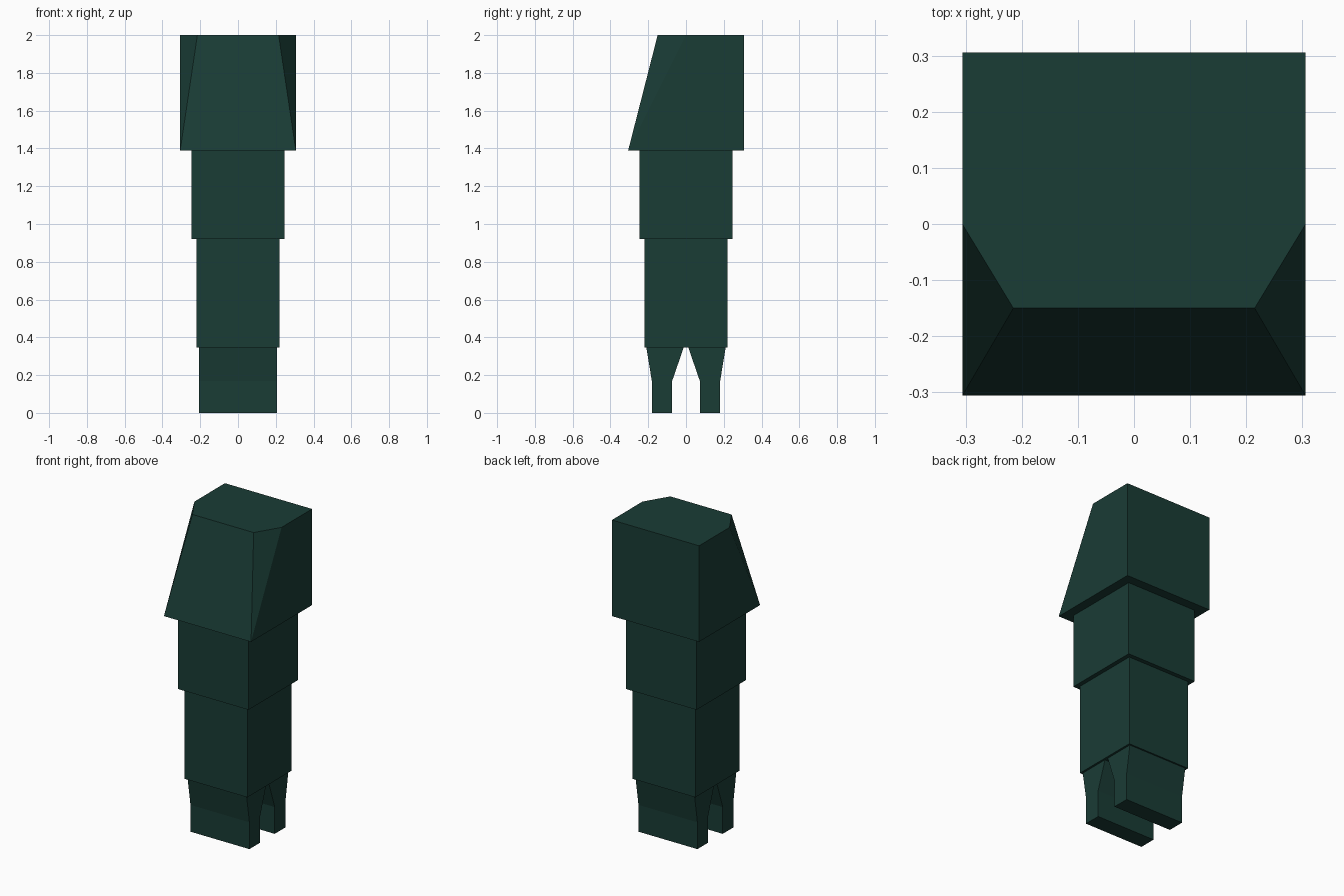
import bpy, bmesh

if "Cube" in bpy.data.objects:
    bpy.data.objects.remove(bpy.data.objects["Cube"])

mat = bpy.data.materials.new("dark_green")
mat.diffuse_color = (0.01, 0.045, 0.036, 1)
mat.use_nodes = True
mat.node_tree.nodes["Principled BSDF"].inputs["Base Color"].default_value = mat.diffuse_color


def add_object(name, bm):
    bmesh.ops.recalc_face_normals(bm, faces=bm.faces[:])
    mesh = bpy.data.meshes.new(name)
    bm.to_mesh(mesh)
    bm.free()
    mesh.materials.append(mat)
    obj = bpy.data.objects.new(name, mesh)
    bpy.context.collection.objects.link(obj)
    return obj


def block(name, half, z0, z1):
    bm = bmesh.new()
    bmesh.ops.create_cube(bm, size=1)
    for v in bm.verts:
        v.co.x *= 2 * half
        v.co.y *= 2 * half
        v.co.z = z0 if v.co.z < 0 else z1
    return add_object(name, bm)


# Stacked square body sections
block("upper_body", 0.247, 0.92, 1.39)
block("lower_body", 0.22, 0.347, 0.92)

# Head: square base, top with chamfered front corners and a sloping face
W, Z0, Z1 = 0.306, 1.39, 2.0
bm = bmesh.new()
base = [bm.verts.new((x, y, Z0)) for x, y in
        [(-W, -W), (W, -W), (W, 0), (W, W), (-W, W), (-W, 0)]]
top = [bm.verts.new((x, y, Z1)) for x, y in
       [(-0.215, -0.15), (0.215, -0.15), (W, 0), (W, W), (-W, W), (-W, 0)]]
bm.faces.new(base)
bm.faces.new(top)
for i in (0, 2, 3, 4):
    j = (i + 1) % 6
    bm.faces.new((base[i], base[j], top[j], top[i]))
for front, side in ((0, 5), (1, 2)):
    bm.faces.new((base[front], top[front], top[side]))
    bm.faces.new((base[front], top[side], base[side]))
add_object("head", bm)

# Feet: tapered side profile extruded across the width, front and back
profile = [(-0.21, 0.347), (-0.181, 0.17), (-0.181, 0), (-0.073, 0),
           (-0.073, 0.17), (-0.012, 0.347)]
for name, s in (("front_foot", 1), ("back_foot", -1)):
    bm = bmesh.new()
    face = bm.faces.new([bm.verts.new((-0.207, s * y, z)) for y, z in profile])
    ext = bmesh.ops.extrude_face_region(bm, geom=[face], use_keep_orig=True)
    verts = [g for g in ext["geom"] if isinstance(g, bmesh.types.BMVert)]
    bmesh.ops.translate(bm, verts=verts, vec=(0.414, 0, 0))
    add_object(name, bm)
